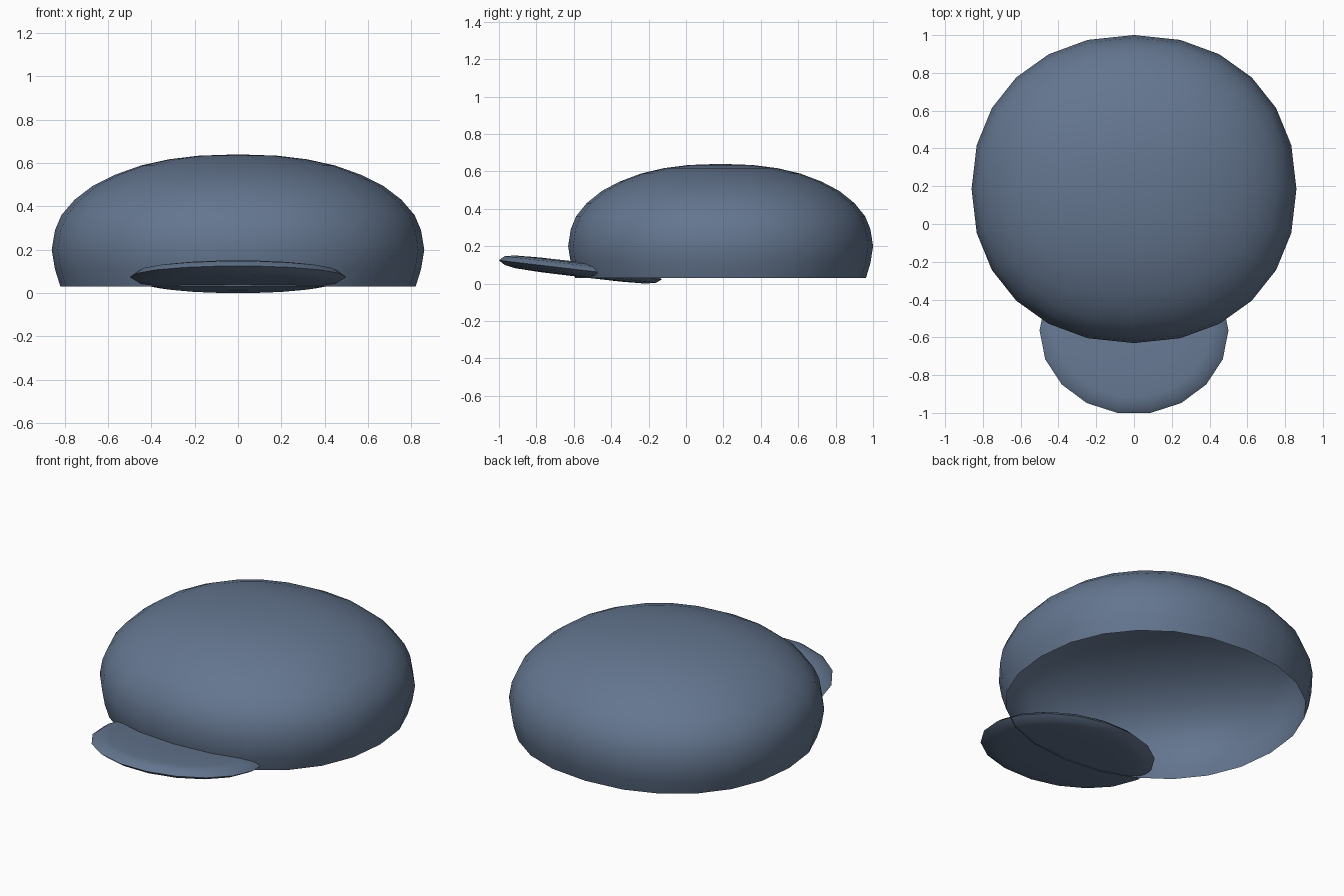
import bpy, bmesh, math

if "Cube" in bpy.data.objects:
    bpy.data.objects.remove(bpy.data.objects["Cube"])

cloth = bpy.data.materials.new("slate blue cloth")
cloth.diffuse_color = (0.127, 0.180, 0.275, 1)
cloth.use_nodes = True
cloth.node_tree.nodes["Principled BSDF"].inputs["Base Color"].default_value = cloth.diffuse_color


def bridge(bm, a, b):
    n = len(a)
    for i in range(n):
        j = (i + 1) % n
        bm.faces.new((a[i], a[j], b[j], b[i]))


def cap_ring(bm, ring, centre, flip=False):
    c = bm.verts.new(centre)
    for i in range(len(ring)):
        f = (ring[i], ring[(i + 1) % len(ring)], c)
        bm.faces.new(f[::-1] if flip else f)


def finish(bm, name, angle):
    mesh = bpy.data.meshes.new(name)
    bm.to_mesh(mesh)
    bm.free()
    obj = bpy.data.objects.new(name, mesh)
    bpy.context.collection.objects.link(obj)
    mesh.materials.append(cloth)
    bpy.ops.object.select_all(action='DESELECT')
    obj.select_set(True)
    bpy.context.view_layer.objects.active = obj
    bpy.ops.object.shade_smooth_by_angle(angle=math.radians(angle))
    return obj


def soft(v):
    # slightly squared circle
    return math.copysign(abs(v) ** 0.928, v)


# Crown: open-bottomed dome, one ring per (radius, height)
profile = [(0.82, 0.03), (0.845, 0.11), (0.86, 0.20), (0.845, 0.29),
           (0.815, 0.36), (0.755, 0.43), (0.67, 0.495), (0.57, 0.545),
           (0.45, 0.588), (0.32, 0.617), (0.18, 0.634)]
bm = bmesh.new()
rings = []
for r, z in profile:
    rings.append([bm.verts.new((r * soft(math.cos(t)),
                                0.185 + r * 0.948 * soft(math.sin(t)), z))
                  for t in (math.tau * i / 24 for i in range(24))])
for a, b in zip(rings, rings[1:]):
    bridge(bm, a, b)
cap_ring(bm, rings[-1], (0, 0.185, 0.64))
finish(bm, "cap_crown", 60)

# Visor: thin tilted lens with a rounded rim, as (scale, height offset)
section = [(0.5, -0.037), (0.8, -0.032), (0.93, -0.021), (1.0, 0.0),
           (0.93, 0.026), (0.8, 0.036), (0.5, 0.041)]


def tilt(y):
    return 0.073 - 0.118 * (y + 0.565)


bm = bmesh.new()
rings = []
for s, h in section:
    ring = []
    for i in range(18):
        t = math.tau * i / 18
        y = -0.565 + 0.442 * s * math.sin(t)
        ring.append(bm.verts.new((0.5 * s * math.cos(t), y, tilt(y) + h)))
    rings.append(ring)
for a, b in zip(rings, rings[1:]):
    bridge(bm, a, b)
cap_ring(bm, rings[0], (0, -0.565, tilt(-0.565) - 0.038), True)
cap_ring(bm, rings[-1], (0, -0.565, tilt(-0.565) + 0.042))
finish(bm, "cap_visor", 60)
